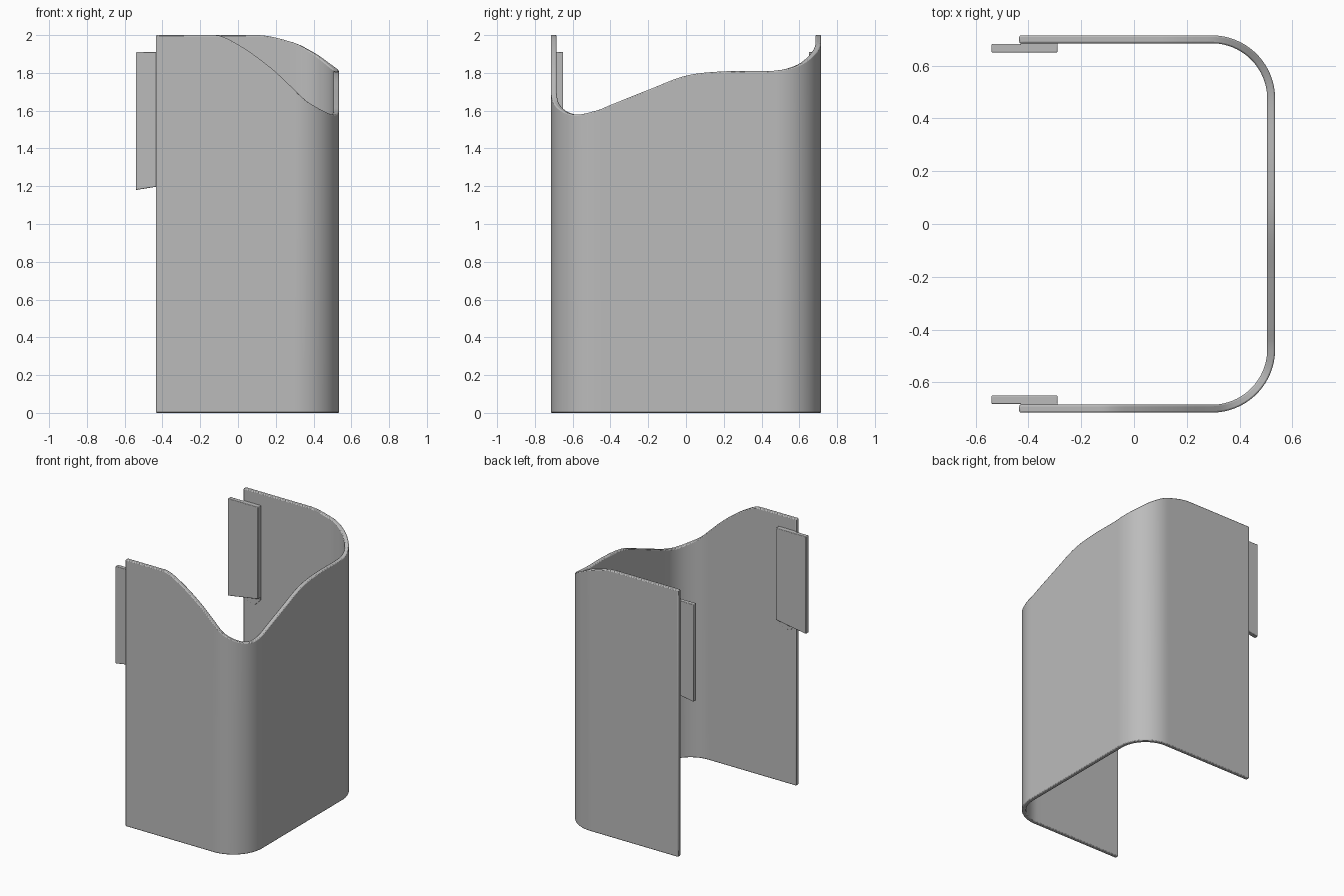
import bpy
import bmesh
from math import sin, cos, pi

cube = bpy.data.objects.get("Cube")
if cube:
    bpy.data.objects.remove(cube)

grey = bpy.data.materials.new("plain grey")
grey.use_nodes = True
grey.diffuse_color = (0.5, 0.5, 0.5, 1)
grey.node_tree.nodes["Principled BSDF"].inputs["Base Color"].default_value = (0.5, 0.5, 0.5, 1)

LEFT, RIGHT, HALF_DEPTH = -0.435, 0.535, 0.715
RADIUS, WALL = 0.24, 0.03


def finish(bm, name, bevel):
    bmesh.ops.recalc_face_normals(bm, faces=bm.faces)
    mesh = bpy.data.meshes.new(name)
    bm.to_mesh(mesh)
    bm.free()
    mesh.materials.append(grey)
    obj = bpy.data.objects.new(name, mesh)
    bpy.context.collection.objects.link(obj)
    mod = obj.modifiers.new("Rounded edges", "BEVEL")
    mod.width, mod.segments = bevel, 2
    mod.limit_method, mod.angle_limit = "ANGLE", 0.7
    bpy.ops.object.select_all(action="DESELECT")
    obj.select_set(True)
    bpy.context.view_layer.objects.active = obj
    bpy.ops.object.shade_smooth_by_angle(angle=0.7)
    return obj


# Plan path: distance along the wall -> position and outward direction
SIDE = RIGHT - RADIUS - LEFT
ARC = RADIUS * pi / 2
BACK = 2 * (HALF_DEPTH - RADIUS)
TOTAL = 2 * SIDE + 2 * ARC + BACK


def plan(s):
    if s > TOTAL / 2:
        x, y, nx, ny = plan(TOTAL - s)
        return x, -y, nx, -ny
    if s <= SIDE:
        return LEFT + s, -HALF_DEPTH, 0, -1
    if s <= SIDE + ARC:
        a = (s - SIDE) / RADIUS
        return (RIGHT - RADIUS + RADIUS * sin(a),
                -HALF_DEPTH + RADIUS - RADIUS * cos(a), sin(a), -cos(a))
    return RIGHT, -HALF_DEPTH + RADIUS + s - SIDE - ARC, 1, 0


# Flowing rim: distance along the wall, height
RIM = [(0, 2), (0.31, 2), (0.435, 1.95), (0.605, 1.83), (0.73, 1.715), (0.817, 1.64),
       (0.976, 1.58), (1.107, 1.6), (1.182, 1.63), (1.382, 1.71), (1.582, 1.785),
       (1.782, 1.808), (2.057, 1.812), (2.188, 1.842), (2.325, 1.91), (2.434, 1.96),
       (2.63, 2), (TOTAL, 2)]


def slope(i):
    if i in (0, 1, len(RIM) - 2, len(RIM) - 1):
        return 0
    (s0, z0), (s1, z1) = RIM[i - 1], RIM[i + 1]
    return (z1 - z0) / (s1 - s0)


def rim(s):
    i = max(k for k in range(len(RIM) - 1) if RIM[k][0] <= s)
    (s0, z0), (s1, z1) = RIM[i], RIM[i + 1]
    h = s1 - s0
    t = (s - s0) / h
    return (z0 * (1 + 2 * t) * (1 - t) ** 2 + h * slope(i) * t * (1 - t) ** 2
            + z1 * t * t * (3 - 2 * t) + h * slope(i + 1) * t * t * (t - 1))


# Curved wall: rectangular section swept along the plan path
bm = bmesh.new()
rings = []
COUNT = 150
for k in range(COUNT + 1):
    s = TOTAL * k / COUNT
    x, y, nx, ny = plan(s)
    ix, iy, z = x - nx * WALL, y - ny * WALL, rim(s)
    rings.append([bm.verts.new(p) for p in ((x, y, 0), (x, y, z), (ix, iy, z), (ix, iy, 0))])
for a, b in zip(rings, rings[1:]):
    for j in range(4):
        bm.faces.new((a[j], a[j - 1], b[j - 1], b[j]))
bm.faces.new(rings[0])
bm.faces.new(rings[-1])
finish(bm, "curved_wall", 0.006)


# Slabs: upright outline in x and z, given depth in y
def slab(name, outline, y0, y1, bevel):
    bm = bmesh.new()
    face = bm.faces.new([bm.verts.new((x, y0, z)) for x, z in outline])
    moved = bmesh.ops.extrude_face_region(bm, geom=[face])["geom"]
    bmesh.ops.translate(bm, vec=(0, y1 - y0, 0),
                        verts=[v for v in moved if isinstance(v, bmesh.types.BMVert)])
    finish(bm, name, bevel)


# Mounting tabs with slanted lower ends, and the pads that hold them
TAB = [(-0.54, 1.18), (-0.29, 1.22), (-0.29, 1.91), (-0.54, 1.91)]
PAD = [(-0.43, 1.2), (-0.39, 1.16), (-0.33, 1.16), (-0.29, 1.2), (-0.29, 1.91), (-0.43, 1.91)]
for label, side in (("front", -1), ("back", 1)):
    slab(label + "_tab", TAB, side * 0.65, side * 0.682, 0.004)
    slab(label + "_tab_pad", PAD, side * 0.678, side * 0.69, 0.001)
